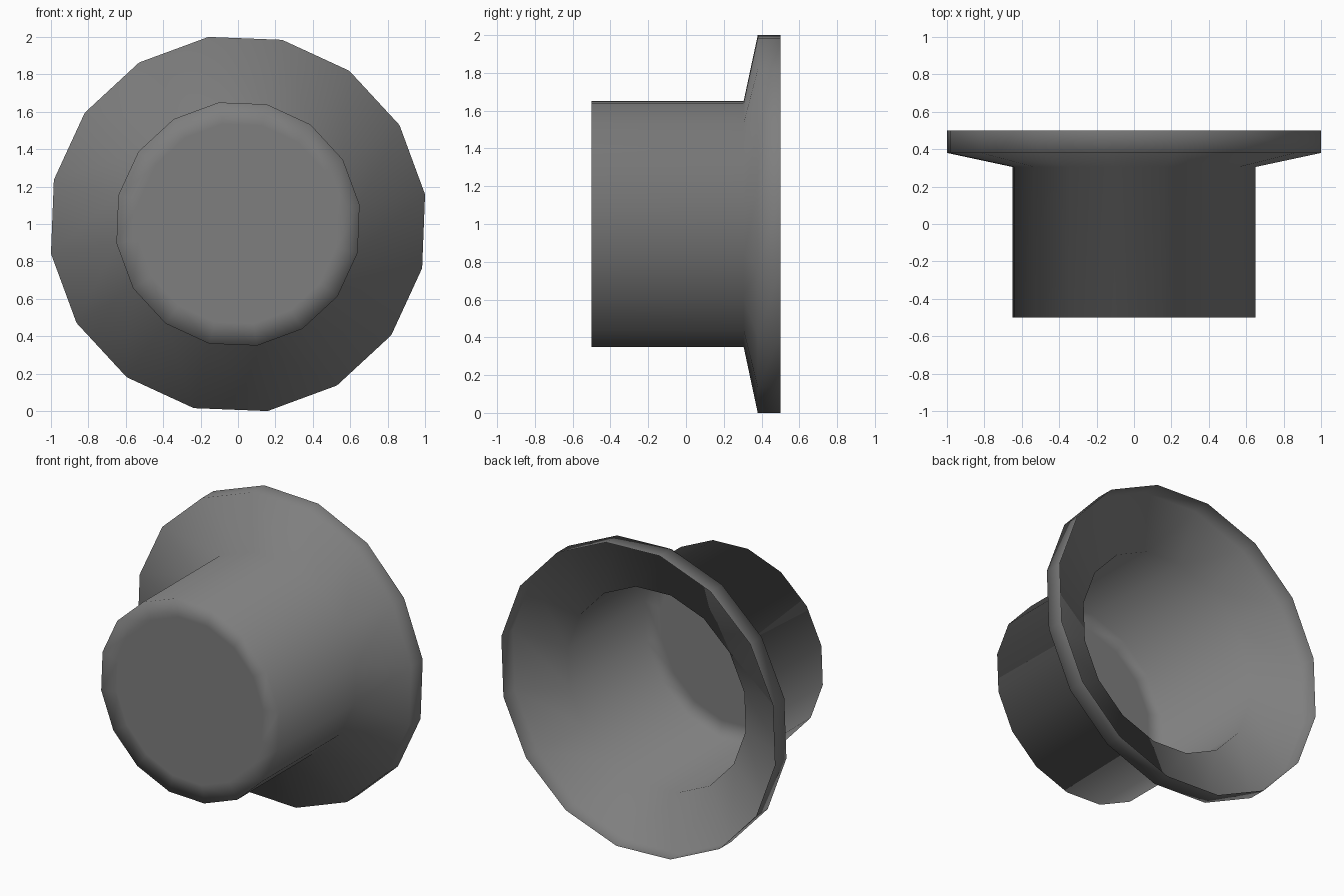
import bpy
import bmesh
import math

cube = bpy.data.objects.get("Cube")
if cube:
    bpy.data.objects.remove(cube, do_unlink=True)

SIDES = 16
TURN = math.radians(9)

# Radius and depth of each ring, from the closed front cap to the open rim
PROFILE = [
    (0.54, -0.5),
    (0.658, -0.5),
    (0.658, 0.305),
    (1.0125, 0.38),
    (1.0125, 0.5),
]

# Plain grey finish
grey = bpy.data.materials.new("grey")
grey.use_nodes = True
colour = (0.21, 0.21, 0.21, 1)
grey.diffuse_color = colour
grey.node_tree.nodes["Principled BSDF"].inputs["Base Color"].default_value = colour

bm = bmesh.new()


def ring(radius, y):
    """One ring of vertices around the y axis."""
    angles = [TURN + math.tau * i / SIDES for i in range(SIDES)]
    return [bm.verts.new((radius * math.cos(a), y, 1 + radius * math.sin(a)))
            for a in angles]


# Flat cap, barrel, sloped flange and rim as one thin shell
rings = [ring(r, y) for r, y in PROFILE]
bm.faces.new(rings[0])
for a, b in zip(rings, rings[1:]):
    for i in range(SIDES):
        j = (i + 1) % SIDES
        bm.faces.new((a[i], b[i], b[j], a[j]))
bmesh.ops.recalc_face_normals(bm, faces=bm.faces)

# Face the shell outwards
bm.faces.ensure_lookup_table()
if bm.faces[0].normal.y > 0:
    bmesh.ops.reverse_faces(bm, faces=bm.faces)
for face in bm.faces:
    face.smooth = True

mesh = bpy.data.meshes.new("flanged_cup")
bm.to_mesh(mesh)
bm.free()
mesh.materials.append(grey)
cup = bpy.data.objects.new("flanged_cup", mesh)
bpy.context.collection.objects.link(cup)
